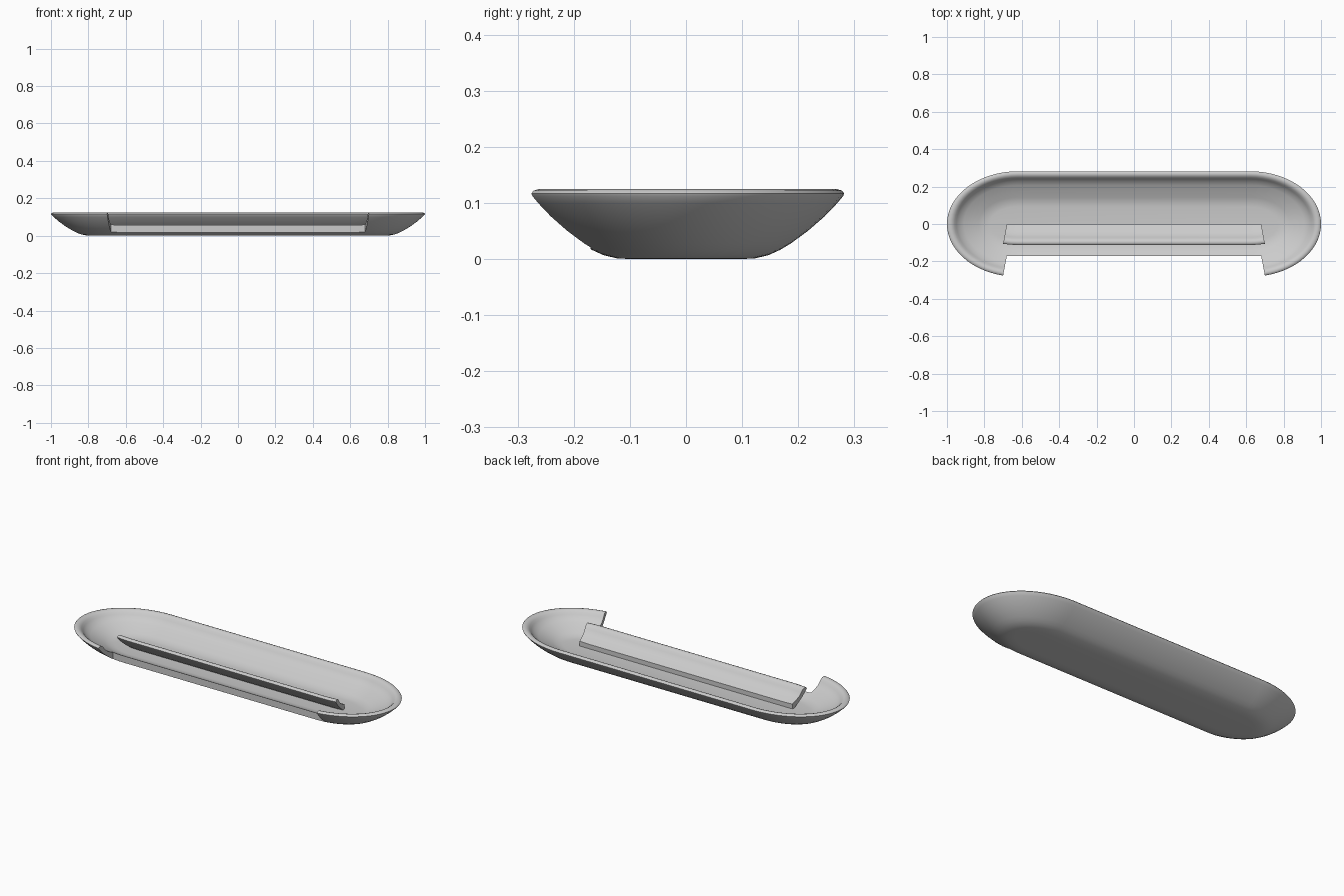
import bpy, bmesh, math

if "Cube" in bpy.data.objects:
    bpy.data.objects.remove(bpy.data.objects["Cube"])

CX = 0.62      # where the straight sides end
N = 32         # segments per rounded end
CUT_Y = -0.17  # front cut line
SHIFT = 0.17   # how far the cut piece is pushed inwards

# (inset from the outer edge, height): underside, rim, then inside
PROFILE = [(0.190, 0.000), (0.160, 0.001), (0.135, 0.007), (0.115, 0.016),
           (0.095, 0.028), (0.065, 0.050), (0.035, 0.076), (0.013, 0.099),
           (0.002, 0.112), (0.000, 0.117), (0.004, 0.122), (0.014, 0.125),
           (0.025, 0.122), (0.034, 0.114), (0.042, 0.103), (0.054, 0.088),
           (0.075, 0.074), (0.110, 0.058), (0.140, 0.043), (0.165, 0.034),
           (0.190, 0.031)]


def outline(inset):
    """Long oval with elliptical ends."""
    b = 0.282 - inset
    a = 1 - CX - 1.2 * inset
    pts = []
    for side in (1, -1):
        for i in range(N + 1):
            t = -math.pi / 2 + math.pi * i / N
            pts.append((side * (CX + a * math.cos(t)), side * b * math.sin(t)))
    return pts


def make_object(name, bm):
    bmesh.ops.recalc_face_normals(bm, faces=bm.faces)
    mesh = bpy.data.meshes.new(name)
    bm.to_mesh(mesh)
    bm.free()
    ob = bpy.data.objects.new(name, mesh)
    bpy.context.collection.objects.link(ob)
    return ob


def make_shell(name):
    bm = bmesh.new()
    rings = [[bm.verts.new((x, y, z)) for x, y in outline(d)] for d, z in PROFILE]
    for r0, r1 in zip(rings, rings[1:]):
        n = len(r0)
        for i in range(n):
            j = (i + 1) % n
            bm.faces.new((r0[i], r0[j], r1[j], r1[i]))
    bm.faces.new(rings[0])
    bm.faces.new(rings[-1])
    return make_object(name, bm)


def make_cutter():
    bm = bmesh.new()
    plan = [(-0.68, CUT_Y), (0.68, CUT_Y), (0.708, -0.32), (-0.708, -0.32)]
    face = bm.faces.new([bm.verts.new((x, y, -0.1)) for x, y in plan])
    ext = bmesh.ops.extrude_face_region(bm, geom=[face])
    for v in ext["geom"]:
        if isinstance(v, bmesh.types.BMVert):
            v.co.z += 0.4
    ob = make_object("front_cutter", bm)
    ob.hide_render = True
    return ob


def cut(ob, cutter, operation):
    mod = ob.modifiers.new("cut", 'BOOLEAN')
    mod.operation = operation
    mod.solver = 'EXACT'
    mod.object = cutter
    bpy.ops.object.select_all(action='DESELECT')
    bpy.context.view_layer.objects.active = ob
    ob.select_set(True)
    bpy.ops.object.modifier_apply(modifier="cut")
    bpy.ops.object.shade_smooth_by_angle(angle=math.radians(35))


cutter = make_cutter()

# Tray with the front wall opened
tray = make_shell("tray")
cut(tray, cutter, 'DIFFERENCE')

# Removed wall section, standing inside the tray
front_wall = make_shell("front_wall_piece")
cut(front_wall, cutter, 'INTERSECT')
front_wall.location.y = SHIFT

bpy.data.objects.remove(cutter)
